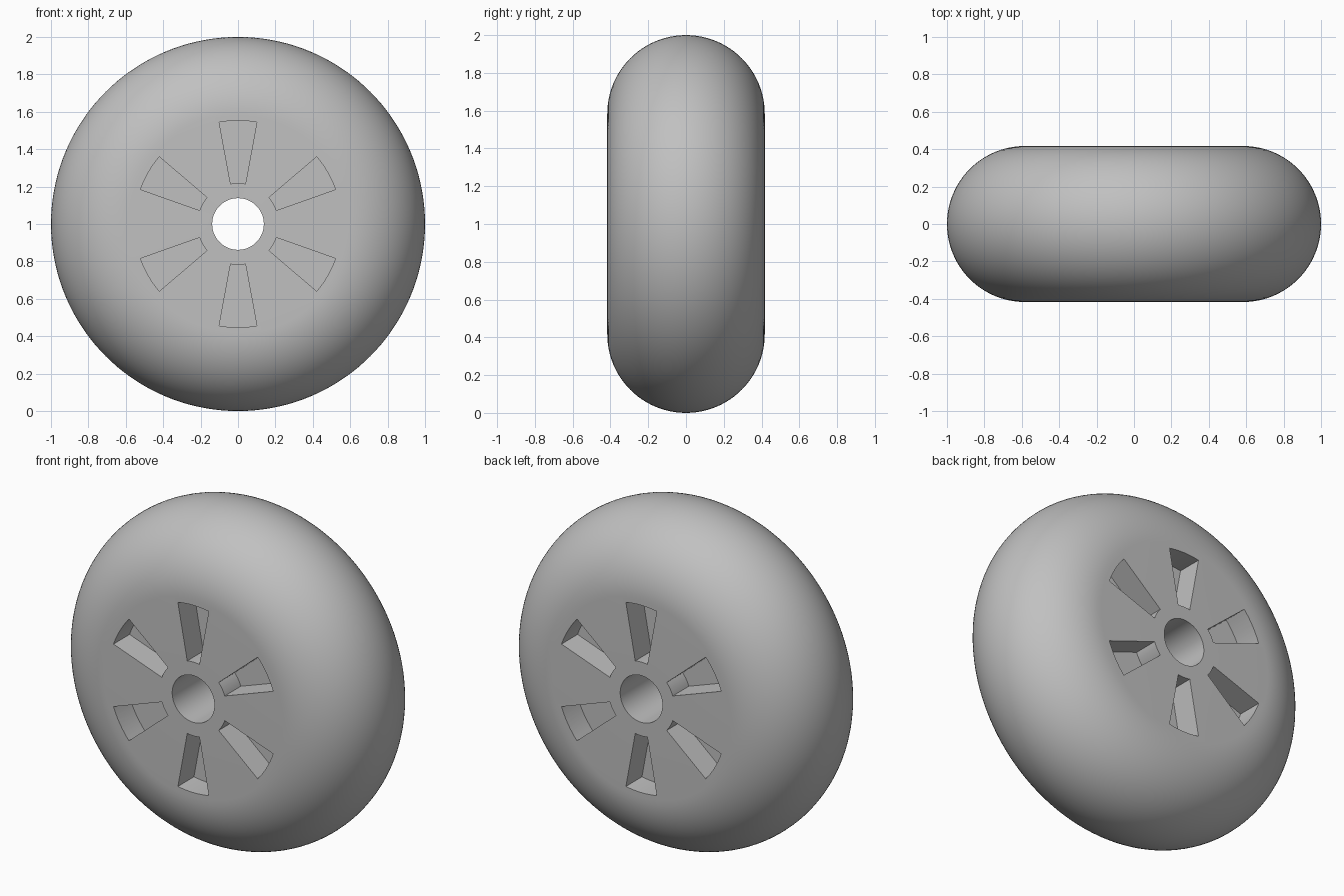
import bpy, bmesh, math
from mathutils import Matrix, Vector

cube = bpy.data.objects.get("Cube")
if cube:
    bpy.data.objects.remove(cube)

HALF_WIDTH = 0.417
BORE = 0.138
POCKET_IN, POCKET_OUT = 0.218, 0.553
POCKET_DEPTH = 0.15
POCKET_HALF_ANGLE = math.radians(10.5)
CENTRE = Vector((0, 0, 1))

grey = bpy.data.materials.new("plain grey")
grey.use_nodes = True
colour = (0.53, 0.53, 0.53, 1)
grey.diffuse_color = colour
grey.node_tree.nodes["Principled BSDF"].inputs["Base Color"].default_value = colour


def make_object(name, bm):
    bmesh.ops.remove_doubles(bm, verts=bm.verts, dist=1e-5)
    bmesh.ops.recalc_face_normals(bm, faces=bm.faces)
    mesh = bpy.data.meshes.new(name)
    bm.to_mesh(mesh)
    bm.free()
    mesh.materials.append(grey)
    obj = bpy.data.objects.new(name, mesh)
    bpy.context.collection.objects.link(obj)
    return obj


# Wheel: rounded tread and flat sides around a through bore, spun about the axle
bm = bmesh.new()
steps = 48
tread = [math.pi * (i / steps - 0.5) for i in range(steps + 1)]
ring_radius = 1 - HALF_WIDTH
profile = [(ring_radius + HALF_WIDTH * math.cos(a), HALF_WIDTH * math.sin(a)) for a in tread]
profile = [(BORE, -HALF_WIDTH)] + profile + [(BORE, HALF_WIDTH)]
verts = [bm.verts.new((r, y, 1)) for r, y in profile]
edges = [bm.edges.new((verts[i - 1], verts[i])) for i in range(len(verts))]
bmesh.ops.spin(bm, geom=verts + edges, cent=CENTRE, axis=(0, 1, 0),
               angle=math.tau, steps=144, use_merge=True)
wheel = make_object("wheel", bm)

# Six wedge pockets sunk into each side
bm = bmesh.new()
arc = [POCKET_HALF_ANGLE * (i / 4 - 1) for i in range(9)]
outline = [(POCKET_OUT, a) for a in arc] + [(POCKET_IN, a) for a in reversed(arc)]
for side in (-1, 1):
    for k in range(6):
        turn = Matrix.Rotation(math.radians(30 + 60 * k), 4, 'Y')
        base = [bm.verts.new(CENTRE + turn @ Vector(
            (r * math.cos(a), side * (HALF_WIDTH - POCKET_DEPTH), r * math.sin(a))))
            for r, a in outline]
        face = bm.faces.new(base)
        grown = bmesh.ops.extrude_face_region(bm, geom=[face], use_keep_orig=True)["geom"]
        bmesh.ops.translate(bm, vec=(0, side * (POCKET_DEPTH + 0.1), 0),
                            verts=[g for g in grown if isinstance(g, bmesh.types.BMVert)])
cutter = make_object("pocket_cutter", bm)
cutter.hide_render = True

cut = wheel.modifiers.new("pockets", 'BOOLEAN')
cut.operation = 'DIFFERENCE'
cut.solver = 'EXACT'
cut.object = cutter

# Apply the cut, then smooth the curved surfaces and keep the rims crisp
bpy.ops.object.select_all(action='DESELECT')
wheel.select_set(True)
bpy.context.view_layer.objects.active = wheel
bpy.ops.object.modifier_apply(modifier=cut.name)
bpy.data.objects.remove(cutter)
bpy.ops.object.shade_smooth_by_angle(angle=math.radians(30))
